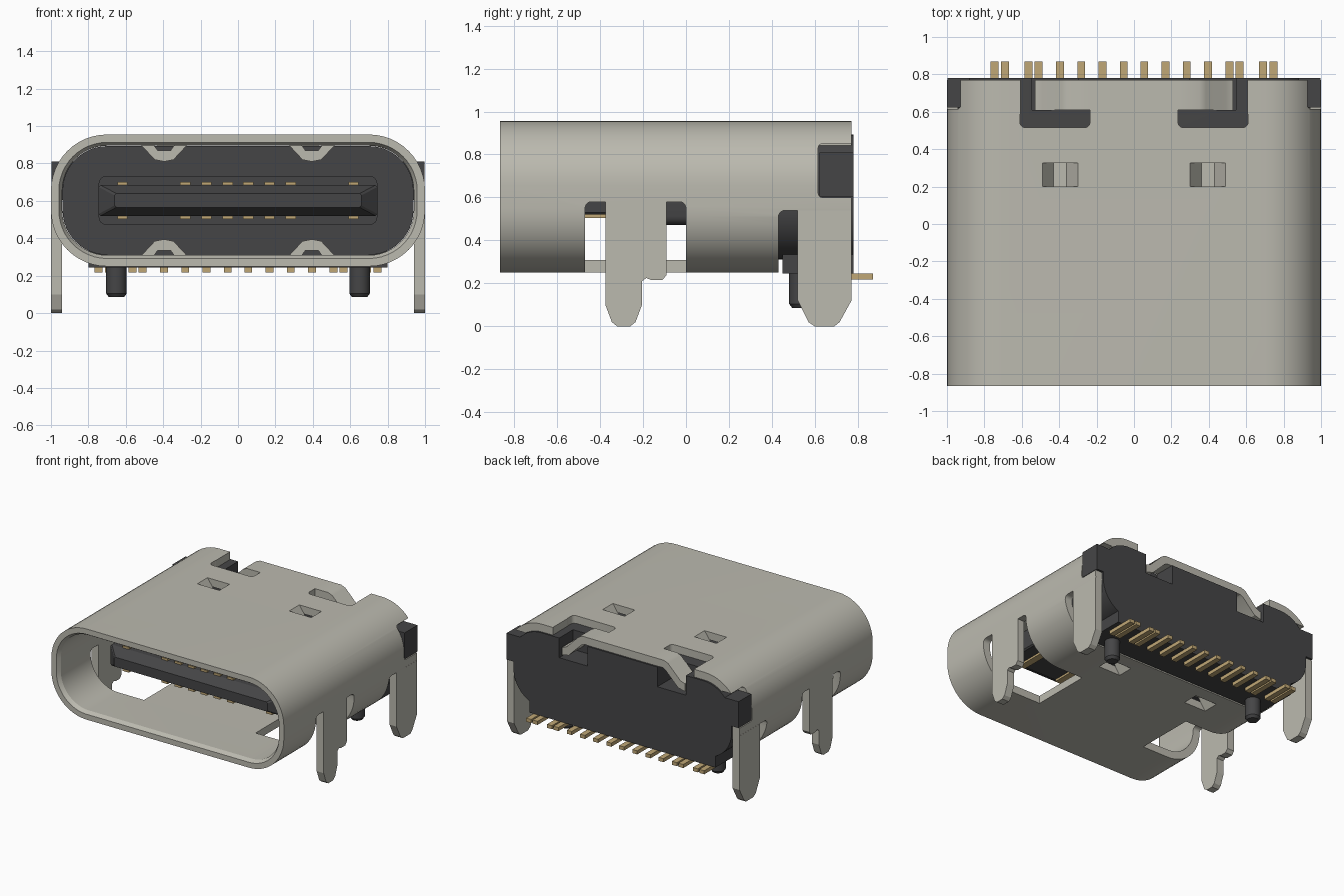
import bpy, bmesh, math
from mathutils import Vector

if "Cube" in bpy.data.objects:
    bpy.data.objects.remove(bpy.data.objects["Cube"])

MID = 0.6025       # height of the shell's middle
HALF = 0.3525      # half the shell's height


def material(name, rgb):
    m = bpy.data.materials.new(name)
    m.use_nodes = True
    m.diffuse_color = (*rgb, 1)
    bsdf = m.node_tree.nodes["Principled BSDF"]
    bsdf.inputs["Base Color"].default_value = (*rgb, 1)
    bsdf.inputs["Roughness"].default_value = 0.6
    return m


STEEL = material("warm grey steel", (0.50, 0.49, 0.43))
PLASTIC = material("black plastic", (0.06, 0.06, 0.062))
GOLD = material("gold contact", (0.53, 0.39, 0.18))


def finish(bm, name, mat):
    bmesh.ops.recalc_face_normals(bm, faces=bm.faces)
    mesh = bpy.data.meshes.new(name)
    bm.to_mesh(mesh)
    bm.free()
    obj = bpy.data.objects.new(name, mesh)
    bpy.context.collection.objects.link(obj)
    if mat:
        mesh.materials.append(mat)
    return obj


def loft(name, rings, mat, closed=False):
    """Skin rings of points; closed joins the last ring to the first."""
    bm = bmesh.new()
    loops = [[bm.verts.new(p) for p in ring] for ring in rings]
    n = len(loops[0])
    pairs = list(zip(loops, loops[1:]))
    if closed:
        pairs.append((loops[-1], loops[0]))
    else:
        bm.faces.new(loops[0])
        bm.faces.new(loops[-1])
    for a, b in pairs:
        for i in range(n):
            j = (i + 1) % n
            bm.faces.new((a[i], a[j], b[j], b[i]))
    return finish(bm, name, mat)


def rounded(y, w, h, r, seg=12):
    """Rounded rectangle facing the front, with half sizes w and h."""
    pts = []
    for q, (sx, sz) in enumerate([(1, 1), (-1, 1), (-1, -1), (1, -1)]):
        for k in range(seg + 1):
            a = math.pi / 2 * (q + k / seg)
            pts.append((sx * (w - r) + r * math.cos(a), y,
                        MID + sz * (h - r) + r * math.sin(a)))
    return pts


def box(name, x, y, z, mat=None, bevel=0, axis=2):
    """Box from ranges, rounding the edges that run along one axis."""
    bm = bmesh.new()
    bmesh.ops.create_cube(bm, size=1)
    for v in bm.verts:
        v.co = Vector([(r[0] + r[1]) / 2 + c * (r[1] - r[0])
                       for r, c in zip((x, y, z), v.co)])
    if bevel:
        edges = [e for e in bm.edges
                 if abs((e.verts[0].co - e.verts[1].co).normalized()[axis]) > 0.9]
        bmesh.ops.bevel(bm, geom=edges, offset=bevel, segments=4,
                        profile=0.5, affect='EDGES')
    return finish(bm, name, mat)


def flip(r, s):
    return sorted((r[0] * s, r[1] * s))


def cut(target, cutter):
    cutter.hide_render = True
    mod = target.modifiers.new("cut", 'BOOLEAN')
    mod.operation, mod.solver, mod.object = 'DIFFERENCE', 'EXACT', cutter
    bpy.context.view_layer.objects.active = target
    bpy.ops.object.modifier_apply(modifier=mod.name)
    bpy.data.objects.remove(cutter)


def smooth(obj):
    bpy.ops.object.select_all(action='DESELECT')
    obj.select_set(True)
    bpy.context.view_layer.objects.active = obj
    bpy.ops.object.shade_smooth_by_angle(angle=math.radians(25))


# Steel shell: a hollow rounded sleeve with a chamfered mouth
profile = [(-0.865, 0), (0.77, 0), (0.77, 0.06), (-0.835, 0.06), (-0.865, 0.042)]
shell = loft("shell", [rounded(y, 1 - i, HALF - i, 0.3 - i) for y, i in profile],
             STEEL, closed=True)

# Plastic housing filling the back of the shell
housing = loft("housing", [rounded(y, 0.938, HALF - 0.062, 0.238)
                           for y in (0.38, 0.78)], PLASTIC)

cut(shell, box("rear_floor_cut", (-1.2, 1.2), (0.43, 0.9), (0.1, 0.54),
               bevel=0.03, axis=0))
for s in (-1, 1):
    # Openings left by the bent legs, and the notch for the ears
    cut(shell, box("leg_window", flip((0.48, 1.2), s), (-0.47, 0), (0.1, 0.58),
                   bevel=0.03, axis=0))
    cut(shell, box("ear_notch", flip((0.85, 1.2), s), (0.615, 0.9), (0.6, 0.85),
                   bevel=0.02, axis=0))
    # L-shaped relief around the rear tab
    cut(shell, box("relief_foot", flip((0.235, 0.61), s), (0.515, 0.61), (0.8, 1.1),
                   bevel=0.03))
    cut(shell, box("relief_slot", flip((0.235, 0.607), s), (0.56, 0.9), (0.8, 1.1)))
    cut(housing, box("housing_notch", flip((0.3, 0.545), s), (0.61, 0.9), (0.74, 1.1)))
    # Holes behind the spring dimples
    for z in ((0.8, 1.1), (0.1, 0.4)):
        cut(shell, box("dimple_hole", flip((0.3, 0.49), s), (0.2, 0.325), z))
smooth(shell)
smooth(housing)


def plate(name, outline, depth, mat, axis):
    """Extrude a flat outline along x or y over the depth range."""
    rings = [[(d, a, b) if axis == 0 else (a, d, b) for a, b in outline]
             for d in depth]
    return loft(name, rings, mat)


front_leg = [(-0.375, 0.58), (-0.375, 0.1), (-0.345, 0.02), (-0.32, 0),
             (-0.26, 0), (-0.235, 0.02), (-0.205, 0.1), (-0.205, 0.21),
             (-0.185, 0.225), (-0.16, 0.215), (-0.11, 0.215), (-0.09, 0.24),
             (-0.09, 0.58)]
rear_leg = [(0.52, 0.54), (0.52, 0.12), (0.57, 0.02), (0.6, 0), (0.69, 0),
            (0.715, 0.02), (0.77, 0.12), (0.77, 0.54)]
dimple = [(-0.095, 0.955), (-0.035, 0.87), (0.035, 0.87), (0.095, 0.955),
          (0.12, 0.895), (0.05, 0.82), (0, 0.81), (-0.05, 0.82), (-0.12, 0.895)]
wing = [(0.235, 0.955), (0.35, 0.955), (0.385, 0.94), (0.49, 0.835), (0.53, 0.82),
        (0.53, 0.76), (0.47, 0.775), (0.36, 0.885), (0.34, 0.895), (0.235, 0.895)]

for s, side in ((1, "left"), (-1, "right")):
    # Mounting legs, bent straight down from the shell sides
    plate(side + "_front_leg", front_leg, flip((0.94, 1), s), STEEL, 0)
    plate(side + "_rear_leg", rear_leg, flip((0.94, 1), s), STEEL, 0)
    # Bent-down wing of the rear tab
    smooth(plate(side + "_tab_wing", [(s * x, z) for x, z in wing],
                 (0.61, 0.77), STEEL, 1))
    # Spring dimples, above and below
    for v, level in ((1, "upper"), (-1, "lower")):
        pts = [(s * 0.395 + x, MID + v * (z - MID)) for x, z in dimple]
        smooth(plate(side + "_" + level + "_spring", pts, (0.2, 0.325), STEEL, 1))
    # Housing ears
    box(side + "_ear", flip((0.88, 0.998), s), (0.622, 0.78), (0.605, 0.81), PLASTIC)
    # Locating peg with a chamfered tip
    peg = [[(s * 0.65 + r * math.cos(k * math.pi / 12),
             0.535 + r * math.sin(k * math.pi / 12), z) for k in range(24)]
           for z, r in ((0.085, 0.04), (0.105, 0.055), (0.3, 0.055))]
    smooth(loft(side + "_peg", peg, PLASTIC))

# Housing foot, tongue base and chamfered tongue
box("housing_foot", (-0.8, 0.8), (0.45, 0.78), (0.245, 0.4), PLASTIC)
smooth(loft("tongue_base", [rounded(y, 0.745, 0.13, 0.04, 4)
                            for y in (-0.2, 0.4)], PLASTIC))
loft("tongue", [rounded(y, w, h, 0.01, 1) for y, w, h in
                ((-0.58, 0.66, 0.037), (-0.5, 0.745, 0.082), (0, 0.745, 0.082))],
     PLASTIC)

# Contacts on both faces of the tongue
for n, x in enumerate((0.055, 0.168, 0.282, 0.617)):
    for s in (-1, 1):
        for v in (-1, 1):
            z = sorted((MID + v * 0.07, MID + v * 0.098))
            box("tongue_contact", (s * x - 0.027, s * x + 0.027),
                (-0.5, -0.19), z, GOLD)

# Solder tails along the back
for x in (0.055, 0.168, 0.282, 0.395, 0.51, 0.565, 0.69, 0.745):
    for s in (-1, 1):
        box("solder_tail", (s * x - 0.021, s * x + 0.021), (0.64, 0.87),
            (0.218, 0.246), GOLD)
